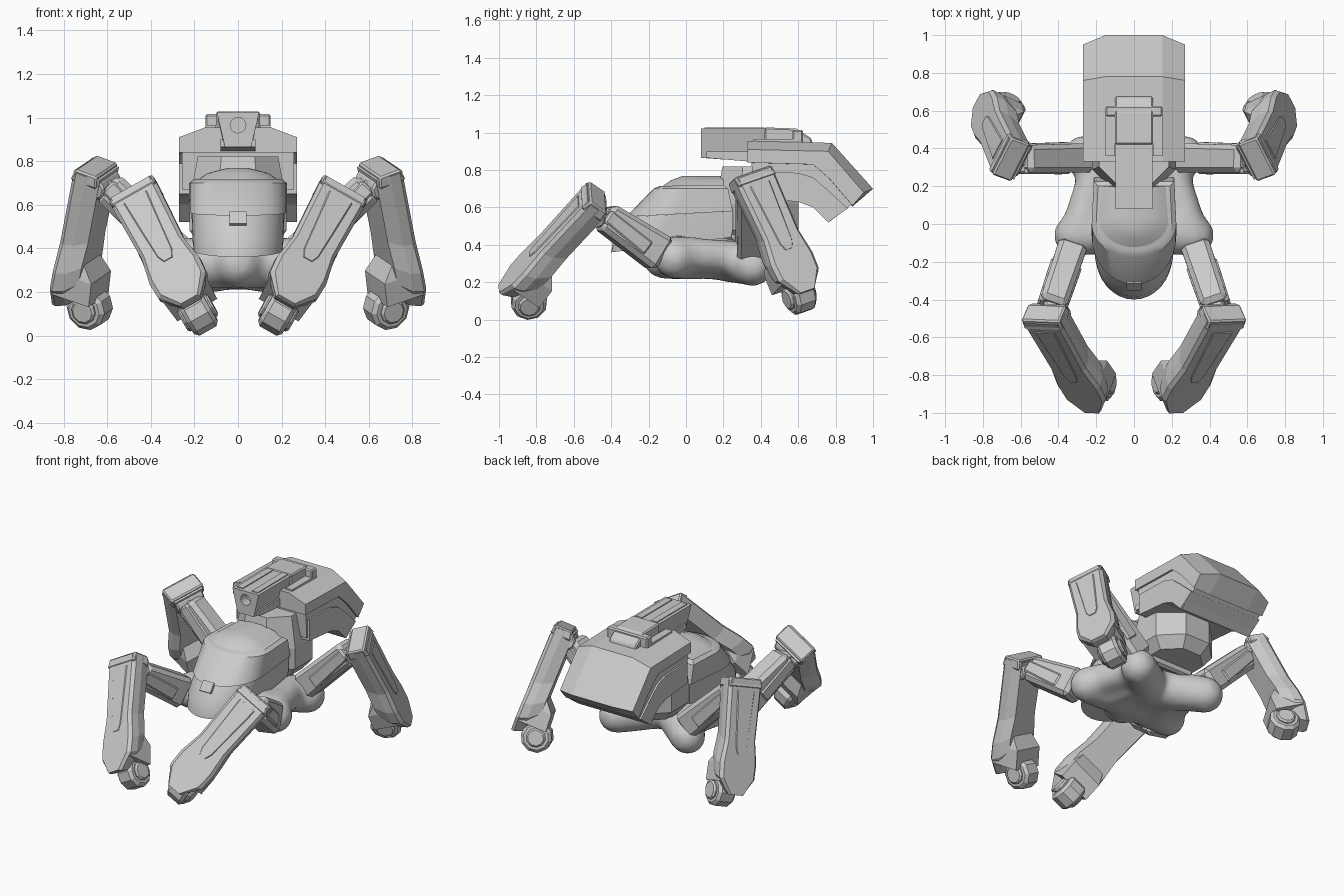
import bpy, bmesh, math
from mathutils import Vector as V

if "Cube" in bpy.data.objects:
    bpy.data.objects.remove(bpy.data.objects["Cube"])


def finish(name, bm, bevel=0.0, mirror=False, smooth=0):
    bmesh.ops.recalc_face_normals(bm, faces=bm.faces)
    me = bpy.data.meshes.new(name)
    bm.to_mesh(me)
    bm.free()
    ob = bpy.data.objects.new(name, me)
    bpy.context.collection.objects.link(ob)
    if bevel:
        b = ob.modifiers.new("bevel", 'BEVEL')
        b.width, b.segments, b.angle_limit = bevel, 1, math.radians(40)
    if mirror:
        ob.modifiers.new("mirror", 'MIRROR')
    if smooth:
        bpy.ops.object.select_all(action='DESELECT')
        bpy.context.view_layer.objects.active = ob
        ob.select_set(True)
        bpy.ops.object.shade_smooth_by_angle(angle=math.radians(smooth))
    return ob


def loft(name, sections, **kw):
    """Skin a row of equal-length loops and cap both ends."""
    bm = bmesh.new()
    rows = [[bm.verts.new(p) for p in s] for s in sections]
    n = len(rows[0])
    for a, b in zip(rows, rows[1:]):
        for i in range(n):
            j = (i + 1) % n
            bm.faces.new((a[i], a[j], b[j], b[i]))
    bm.faces.new(rows[0])
    bm.faces.new(rows[-1])
    return finish(name, bm, **kw)


def box(name, x0, x1, y0, y1, z0, z1, **kw):
    return loft(name, [[(x, y0, z0), (x, y1, z0), (x, y1, z1), (x, y0, z1)] for x in (x0, x1)], **kw)


def slab(name, profile, hw, chamfer=None, **kw):
    """Side profile (y, z) spanned across x, with optional chamfered outer profile."""
    rows = [(-hw, chamfer or profile), (hw, chamfer or profile)]
    if chamfer:
        rows[1:1] = [(-0.15, profile), (0.15, profile)]
    return loft(name, [[(x, y, z) for y, z in pr] for x, pr in rows], **kw)


def beam(name, p, q, s0, s1, up=(0, 0, 1), **kw):
    """Tapered box between two points; s = (width, height)."""
    p, q = V(p), V(q)
    d = (q - p).normalized()
    side = d.cross(V(up)).normalized()
    top = side.cross(d)
    return loft(name, [[c + side * a * w / 2 + top * b * h / 2
                        for a, b in ((-1, -1), (1, -1), (1, 1), (-1, 1))]
                       for c, (w, h) in ((p, s0), (q, s1))], **kw)


def drum(name, c, axis, r, length, sides, **kw):
    c, axis = V(c), V(axis).normalized()
    a = axis.orthogonal().normalized()
    b = axis.cross(a)
    ang = [2 * math.pi * i / sides for i in range(sides)]
    return loft(name, [[c + axis * s * length / 2 + (a * math.cos(t) + b * math.sin(t)) * r
                        for t in ang] for s in (-1, 1)], **kw)


# Smooth cross-shaped chassis: strings of spheres fused together
bm = bmesh.new()
arms = [((0, -0.02, 0.34), 0.13, (0.315, -0.06, 0.33), 0.115),
        ((0, 0.16, 0.33), 0.12, (0.265, 0.36, 0.29), 0.115),
        ((0, 0.16, 0.35), 0.13, (0.0, -0.12, 0.335), 0.12),
        ((0.29, -0.02, 0.35), 0.10, (0.19, 0.32, 0.33), 0.09),
        ((0.17, -0.05, 0.32), 0.11, (0.11, 0.27, 0.315), 0.10)]
for p, r0, q, r1 in arms:
    for sx in (-1, 1):
        for i in range(9):
            t = i / 8
            c = V(p).lerp(V(q), t)
            c.x *= sx
            ret = bmesh.ops.create_uvsphere(bm, u_segments=16, v_segments=10, radius=r0 + (r1 - r0) * t)
            bmesh.ops.translate(bm, verts=ret['verts'], vec=c)
body = finish("chassis", bm)
rm = body.modifiers.new("fuse", 'REMESH')
rm.mode, rm.voxel_size, rm.use_smooth_shade = 'VOXEL', 0.02, True
sm = body.modifiers.new("soften", 'SMOOTH')
sm.factor, sm.iterations = 0.5, 25


# Cockpit hull: rounded-nose rings stacked upward
def ring(hw, yf, ys, yb, zf, zb):
    pts = [(hw * math.cos(a), ys + (yf - ys) * math.sin(a)) for a in [math.pi * i / 16 for i in range(17)]]
    pts += [(-hw * 0.95, yb), (hw * 0.95, yb)]
    return [(x, y, zf + (zb - zf) * (y - yf) / (yb - yf)) for x, y in pts]


loft("cockpit_hull", [ring(.205, -.40, -.16, .24, .36, .44), ring(.21, -.385, -.13, .25, .45, .48),
                      ring(.213, -.305, -.06, .25, .55, .58)], smooth=30)
loft("cockpit_band", [ring(.224, -.32, -.06, .25, .55, .58), ring(.224, -.175, .0, .225, .70, .70),
                      ring(.20, -.14, .01, .20, .715, .72)], smooth=30)
loft("cockpit_canopy", [ring(.205, -.145, .01, .20, .70, .70), ring(.14, -.08, .03, .20, .745, .745),
                        ring(.05, -.02, .05, .19, .768, .768)], smooth=30)
beam("cockpit_tab", (0.0, -.34, .505), (0.0, -.30, .56), (.08, .03), (.08, .03))

# Neck under the rear shell
loft("turret_neck", [[(r * math.cos(a), .38 + r * math.sin(a), z)
                      for a in [math.pi / 8 + math.pi / 4 * i for i in range(8)]]
                     for r, z in ((.18, .41), (.24, .48), (.24, .62), (.20, .82))])
slab("neck_front", [(.24, .42), (.36, .36), (.40, .80), (.34, .82), (.26, .66)], .17, bevel=.02)

# Rear shell: chamfered outer roof, recessed core, lower lip
slab("shell_roof", [(.33, .955), (.78, .945), (1.0, .70), (.89, .605), (.77, .745), (.68, .825), (.33, .84)], .27,
     [(.33, .91), (.76, .90), (.95, .68), (.89, .61), (.77, .75), (.68, .83), (.33, .84)])
slab("shell_core", [(.35, .85), (.70, .84), (.80, .76), (.905, .63), (.77, .525),
                    (.68, .605), (.60, .64), (.36, .67)], .258)
slab("shell_lip", [(.37, .79), (.60, .785), (.68, .76), (.75, .70), (.865, .595), (.76, .52),
                   (.68, .60), (.60, .63), (.37, .65)], .27)

# Gun on top with a round muzzle recess
gun = loft("gun_body", [[(-.06, y, zb), (.06, y, zb), (.097, y, 1.022), (-.097, y, 1.022)]
                        for y, zb in ((.08, .865), (.44, .84))])
cut = drum("muzzle_cutter", (0, .08, .965), (0, 1, 0), .036, .12, 16)
cut.hide_render = True
cut.hide_viewport = True
bo = gun.modifiers.new("muzzle", 'BOOLEAN')
bo.operation, bo.object, bo.solver = 'DIFFERENCE', cut, 'EXACT'
slab("gun_under", [(.11, .865), (.40, .84), (.40, .90), (.11, .90)], .08)
for s in (-1, 1):
    box("gun_rail", s * .055 - .022, s * .055 + .022, .10, .42, 1.015, 1.028)
slab("gun_mount", [(.42, .92), (.42, 1.028), (.59, 1.022), (.67, .97), (.68, .93)], .10, bevel=.008)
box("gun_hinge", -.15, .15, .57, .625, .92, 1.015, bevel=.008)
box("gun_side_plate", .10, .15, .36, .58, .93, .965, mirror=True)


# Legs: thigh, knee, armoured shin and wheel-like foot, mirrored left and right
def leg(pre, hip, knee, thick, a, b, w, wheel):
    a, b = V(a), V(b)
    d = b - a
    L = d.length
    d.normalize()
    w = V(w)
    w = (w - d * w.dot(d)).normalized()
    n = d.cross(w)

    def at(u, t, v):
        return a + w * u + d * t * L + n * v

    h, k = V(hip), V(knee)
    beam(pre + "_thigh", h, k, (.155, thick), (.145, .155), bevel=.025, mirror=True)
    beam(pre + "_thigh_plate", h.lerp(k, .3) - V((0, 0, .03)), k, (.17, .09), (.16, .08), bevel=.012, mirror=True)
    beam(pre + "_knee", k.lerp(h, .1), at(0, .12, -.03), (.10, .10), (.10, .10), bevel=.015, mirror=True)
    drum(pre + "_knee_pin", at(0, .09, -.06), w, .055, .19, 8, mirror=True, bevel=.01)
    half = [(.118, 0), (.108, .55), (.13, .76), (.125, .90), (.05, 1.05)]
    outline = half + [(-u, t) for u, t in reversed(half)]
    loft(pre + "_shin", [[at(u * s, t * k2, v) for u, t in outline]
                         for s, k2, v in ((.85, .88, -.085), (1, .97, -.02), (1, 1, .03), (.85, 1, .05))],
         mirror=True)
    panel = [(.055, .10), (.035, .62), (.02, .68)]
    panel += [(-u, t) for u, t in reversed(panel)]
    loft(pre + "_shin_panel", [[at(u * s, t, v) for u, t in panel] for s, v in ((1.2, .045), (1, .055))],
         mirror=True)
    loft(pre + "_shin_cap", [[at(u, t, v) for t, v in ((-.02, -.07), (-.02, .04), (.07, .055), (.07, -.08))]
                             for u in (-.115, .115)], mirror=True, bevel=.008)
    loft(pre + "_fairing", [[at(-x, t, y0), at(x, t, y0), at(x * 1.1, t, y1), at(-x * 1.1, t, y1)]
                            for t, x, y0, y1 in ((.66, .085, -.085, .0), (.76, .105, -.145, .03),
                                                 (.93, .105, -.155, .03))], mirror=True)
    c = V(wheel)
    drum(pre + "_foot", c, w, .097, .125, 10, mirror=True, bevel=.018)
    drum(pre + "_foot_hub", c, w, .06, .16, 10, mirror=True, bevel=.01)


leg("front_leg", (.33, -.13, .345), (.435, -.44, .555), .20, (.48, -.49, .655), (.22, -.94, .165),
    (.845, 0, -.53), (.185, -.84, .105))
leg("rear_leg", (.26, .35, .36), (.60, .345, .685), .17, (.665, .35, .77), (.785, .62, .17),
    (-.11, .215, .075), (.68, .605, .13))
